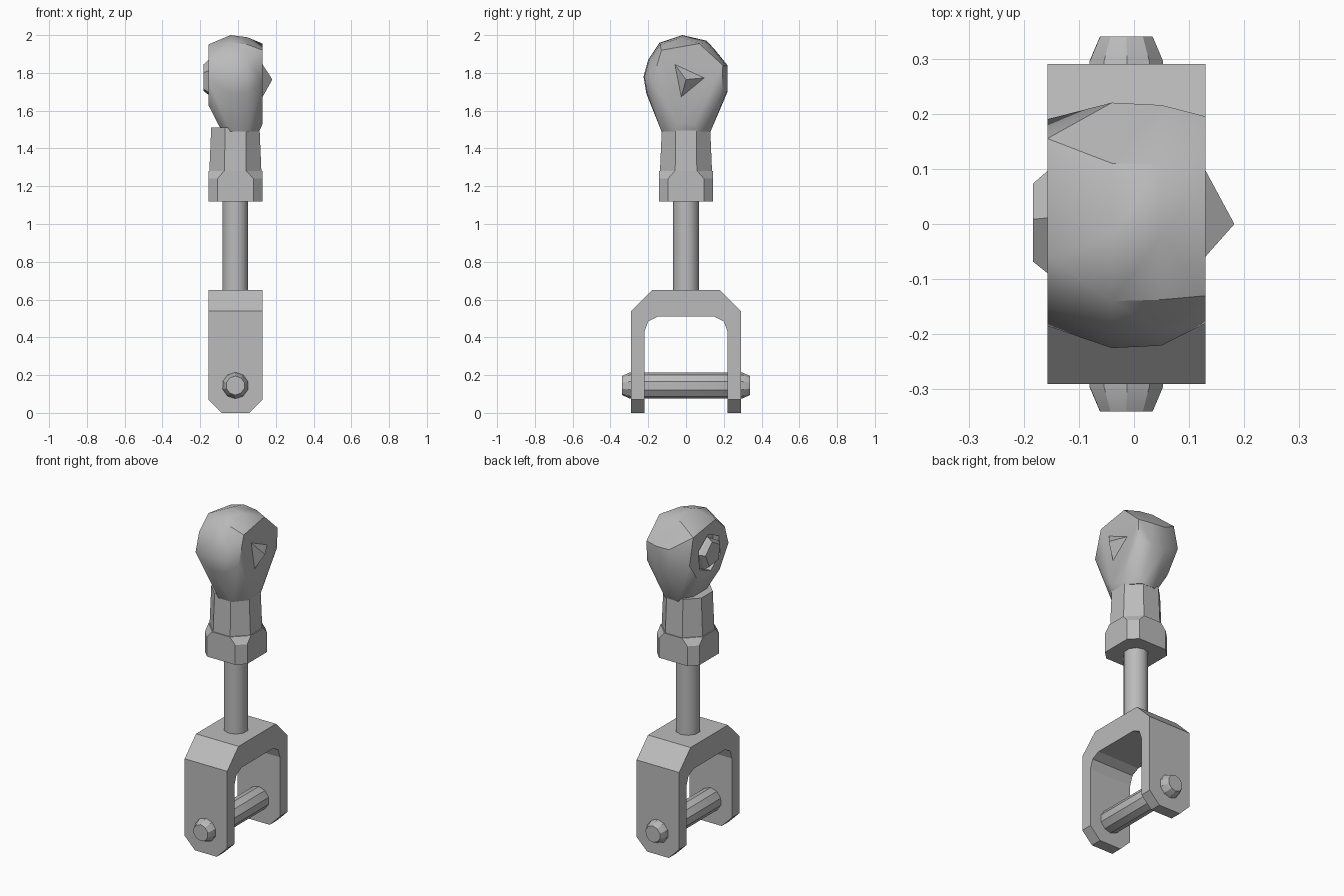
import bpy, bmesh, math
from mathutils import Vector

cube = bpy.data.objects.get("Cube")
if cube:
    bpy.data.objects.remove(cube, do_unlink=True)

steel = bpy.data.materials.new("grey_steel")
steel.use_nodes = True
GREY = (0.5, 0.5, 0.5, 1)
steel.diffuse_color = GREY
steel.node_tree.nodes["Principled BSDF"].inputs["Base Color"].default_value = GREY

CX = -0.014           # axis of the rod
LEFT, RIGHT = -0.157, 0.13


def finish(bm, name, angle=0):
    bmesh.ops.recalc_face_normals(bm, faces=bm.faces)
    mesh = bpy.data.meshes.new(name)
    bm.to_mesh(mesh)
    bm.free()
    mesh.materials.append(steel)
    ob = bpy.data.objects.new(name, mesh)
    bpy.context.collection.objects.link(ob)
    if angle:
        bpy.ops.object.select_all(action='DESELECT')
        bpy.context.view_layer.objects.active = ob
        ob.select_set(True)
        bpy.ops.object.shade_smooth_by_angle(angle=math.radians(angle))
    return ob


def loft(name, rings, angle=0):
    """Skin closed rings of equal length and cap both ends."""
    bm = bmesh.new()
    loops = [[bm.verts.new(p) for p in ring] for ring in rings]
    n = len(loops[0])
    for a, b in zip(loops, loops[1:]):
        for i in range(n):
            bm.faces.new((a[i], a[(i + 1) % n], b[(i + 1) % n], b[i]))
    bm.faces.new(loops[0])
    bm.faces.new(loops[-1])
    return finish(bm, name, angle)


def hull(name, points, angle=0):
    bm = bmesh.new()
    for p in points:
        bm.verts.new(p)
    res = bmesh.ops.convex_hull(bm, input=bm.verts)
    loose = [v for v in bm.verts if not v.link_faces]
    bmesh.ops.delete(bm, geom=loose, context='VERTS')
    bmesh.ops.dissolve_limit(bm, angle_limit=0.02, verts=bm.verts, edges=bm.edges)
    return finish(bm, name, angle)


def circle(n, r, place, turn=0.0):
    steps = [turn + 2 * math.pi * i / n for i in range(n)]
    return [place(r * math.cos(t), r * math.sin(t)) for t in steps]


def octagon(a, h, z):
    """Octagon with axis flats at distance a and half-width h."""
    pts = [(a, -h), (a, h), (h, a), (-h, a), (-a, h), (-a, -h), (-h, -a), (h, -a)]
    return [(CX + x, y, z) for x, y in pts]


# Clevis fork: arch profile across y, bottom corners chamfered
half = [(0.22, 0), (0.22, 0.43), (0.2, 0.485), (0.15, 0.51)]
outer = [(0.29, 0), (0.29, 0.54), (0.18, 0.65)]
right_half = half[::-1] + outer
arch = right_half + [(-y, z) for y, z in reversed(right_half)]
bm = bmesh.new()
ends = [[bm.verts.new((x, y, z)) for y, z in arch] for x in (LEFT, RIGHT)]
for i in range(len(arch)):
    j = (i + 1) % len(arch)
    bm.faces.new((ends[0][i], ends[0][j], ends[1][j], ends[1][i]))
for end in ends:
    bm.faces.new(end)
corners = [e for e in bm.edges
           if all(v.co.z < 0.001 for v in e.verts)
           and abs(e.verts[0].co.x - e.verts[1].co.x) < 0.001]
bmesh.ops.bevel(bm, geom=corners, offset=0.07, segments=1, affect='EDGES')
finish(bm, "clevis_fork")

# Cross pin with tapered ends
loft("cross_pin",
     [circle(10, r, lambda a, b, y=y: (CX + a, y, 0.145 + b), 0.3)
      for y, r in [(-0.34, 0.05), (-0.295, 0.07), (0.295, 0.07), (0.34, 0.05)]], 30)

# Rod between fork and collar
loft("rod", [circle(10, 0.07, lambda a, b, z=z: (CX + a, b, z), 0.3)
             for z in (0.6, 1.2)], 40)

# Collar and the neck with four diagonal flats
loft("collar", [octagon(0.143, 0.095, 1.12), octagon(0.143, 0.095, 1.24),
                octagon(0.143, 0.06, 1.28)], 30)
loft("neck", [octagon(0.141, 0.058, 1.2), octagon(0.128, 0.055, 1.51)], 30)

# Faceted eye head, flat on both x sides
middle = [(-0.21, 1.69), (-0.225, 1.78), (-0.2, 1.87), (-0.14, 1.96), (-0.02, 2.0),
          (0.11, 1.97), (0.22, 1.84), (0.22, 1.7)]
right_flat = [(-0.13, 1.92), (0.07, 1.955), (0.195, 1.84), (0.19, 1.72),
              (0.05, 1.53), (-0.04, 1.53), (-0.18, 1.75)]
left_flat = [(-0.06, 1.95), (0.155, 1.92), (0.19, 1.76), (0.1, 1.63),
             (-0.1, 1.63), (-0.185, 1.76), (-0.15, 1.87)]
points = [(-0.04, y, z) for y, z in middle]
points += [(0.05, y * 0.98, 1.77 + (z - 1.77) * 0.95) for y, z in middle]
points += [(RIGHT, y, z) for y, z in right_flat]
points += [(LEFT, y, z) for y, z in left_flat]
points += [(x, s * y, 1.49) for s in (-1, 1)
           for x, y in [(-0.085, 0.06), (-0.04, 0.13), (0.05, 0.13), (0.112, 0.06)]]
head = hull("eye_head", points, 35)

# Shallow pocket in the right-hand face of the eye
cutter = loft("pocket_cutter",
              [circle(6, 0.115, lambda a, b, x=x: (x, a, 1.77 + b), 0.4)
               for x in (LEFT - 0.05, LEFT + 0.04)])
cutter.hide_render = True
cutter.hide_viewport = True
cut = head.modifiers.new("pocket", 'BOOLEAN')
cut.operation = 'DIFFERENCE'
cut.solver = 'EXACT'
cut.object = cutter

# Bearing ball showing in the pocket, and its point on the other face
loft("bearing_ball",
     [circle(5, r, lambda a, b, x=x: (x, a, 1.77 + b), 0.2)
      for x, r in [(LEFT + 0.06, 0.1), (LEFT, 0.098), (-0.183, 0.075)]])
hull("bearing_point", [(RIGHT - 0.01, -0.07, 1.86), (RIGHT - 0.01, 0.115, 1.775),
                       (RIGHT - 0.01, -0.03, 1.655), (0.182, 0.0, 1.765)])
